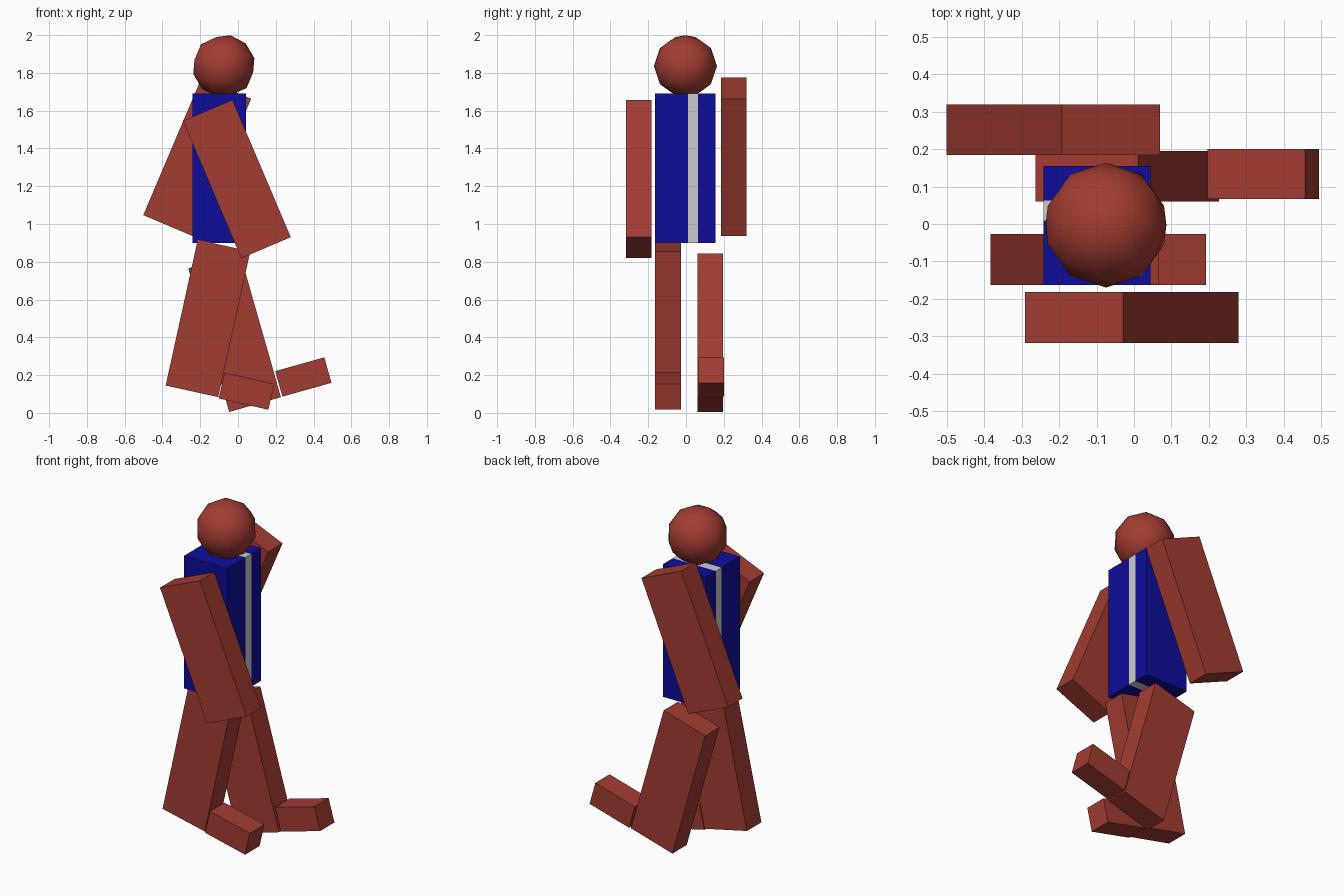
import bpy
from math import radians

if "Cube" in bpy.data.objects:
    bpy.data.objects.remove(bpy.data.objects["Cube"])


def material(name, rgb):
    mat = bpy.data.materials.new(name)
    mat.diffuse_color = (*rgb, 1)
    mat.use_nodes = True
    mat.node_tree.nodes["Principled BSDF"].inputs["Base Color"].default_value = mat.diffuse_color
    return mat


RED = material("red", (0.36, 0.045, 0.032))
BLUE = material("blue", (0.004, 0.004, 0.33))


def box(name, x, z, y0, y1, width, height, tilt=0, mat=None):
    """Box spanning y0..y1, tilted about y in degrees."""
    bpy.ops.mesh.primitive_cube_add(size=1, location=(x, (y0 + y1) / 2, z),
                                    rotation=(0, radians(tilt), 0))
    ob = bpy.context.object
    ob.name = name
    ob.scale = (width, y1 - y0, height)
    bpy.ops.object.transform_apply(location=False, rotation=False, scale=True)
    if mat:
        ob.data.materials.append(mat)
    return ob


# Torso: two blue blocks with a grey stripe between them
for name, y0, y1, mat in (("torso_front", -0.163, 0.01, BLUE),
                          ("torso_stripe", 0.01, 0.063, None),
                          ("torso_back", 0.063, 0.155, BLUE)):
    box(name, -0.099, 1.295, y0, y1, 0.285, 0.79, 0, mat)

# Swinging arms and striding legs
W, H = 0.285, 0.79
box("arm_front", -0.006, 1.238, -0.318, -0.182, W, H, -23, RED)
box("arm_back", -0.216, 1.355, 0.184, 0.32, W, H, 23, RED)
box("leg_front", -0.159, 0.50, -0.163, -0.027, W, H, 12.4, RED)
box("leg_back", -0.018, 0.424, 0.06, 0.195, W, H, -15.9, RED)

# Feet
box("foot_front", 0.045, 0.115, -0.163, -0.027, 0.27, 0.14, 12.9, RED)
box("foot_back", 0.346, 0.19, 0.067, 0.201, 0.27, 0.14, -15.7, RED)

# Low-poly head with smooth shading
bpy.ops.mesh.primitive_ico_sphere_add(subdivisions=2, radius=0.167,
                                      location=(-0.075, -0.003, 1.836),
                                      rotation=(0, radians(12), 0))
head = bpy.context.object
head.name = "head"
head.data.materials.append(RED)
bpy.ops.object.shade_smooth_by_angle(angle=radians(40))
